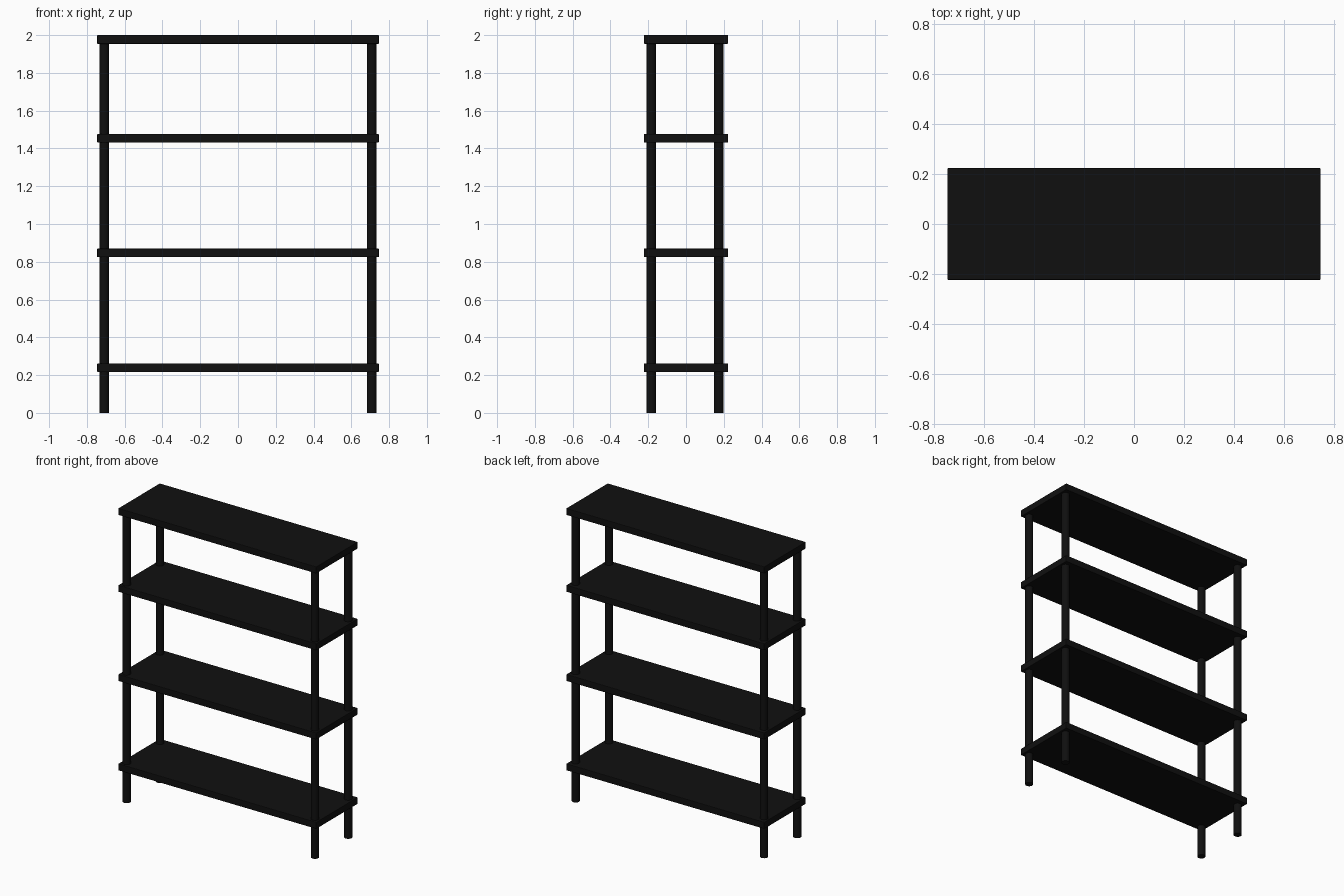
import bpy
import math

if "Cube" in bpy.data.objects:
    bpy.data.objects.remove(bpy.data.objects["Cube"])

black = bpy.data.materials.new("black_finish")
black.diffuse_color = (0.005, 0.005, 0.005, 1)
black.use_nodes = True
black.node_tree.nodes["Principled BSDF"].inputs["Base Color"].default_value = black.diffuse_color


def shelf(name, top, thickness=0.046):
    bpy.ops.mesh.primitive_cube_add(size=1, location=(0, 0, top - thickness / 2))
    ob = bpy.context.object
    ob.name = name
    ob.scale = (1.492, 0.447, thickness)
    bpy.ops.object.transform_apply(location=False, rotation=False, scale=True)
    # softened board edges
    bevel = ob.modifiers.new("edge_softening", 'BEVEL')
    bevel.width = 0.004
    bevel.segments = 2
    ob.data.materials.append(black)


def post(name, x, y, height=1.97):
    bpy.ops.mesh.primitive_cylinder_add(vertices=32, radius=0.0255, depth=height,
                                        location=(x, y, height / 2))
    ob = bpy.context.object
    ob.name = name
    bpy.ops.object.shade_smooth_by_angle(angle=math.radians(35))
    ob.data.materials.append(black)


# four boards, the top bay a little shorter than the others
for name, top in (("bottom_shelf", 0.262), ("lower_shelf", 0.87),
                  ("upper_shelf", 1.477), ("top_shelf", 2.0)):
    shelf(name, top)

# round corner posts, set slightly toward the front
for side, x in (("left", -0.709), ("right", 0.709)):
    for end, y in (("front", -0.184), ("back", 0.173)):
        post(f"{end}_{side}_post", x, y)
